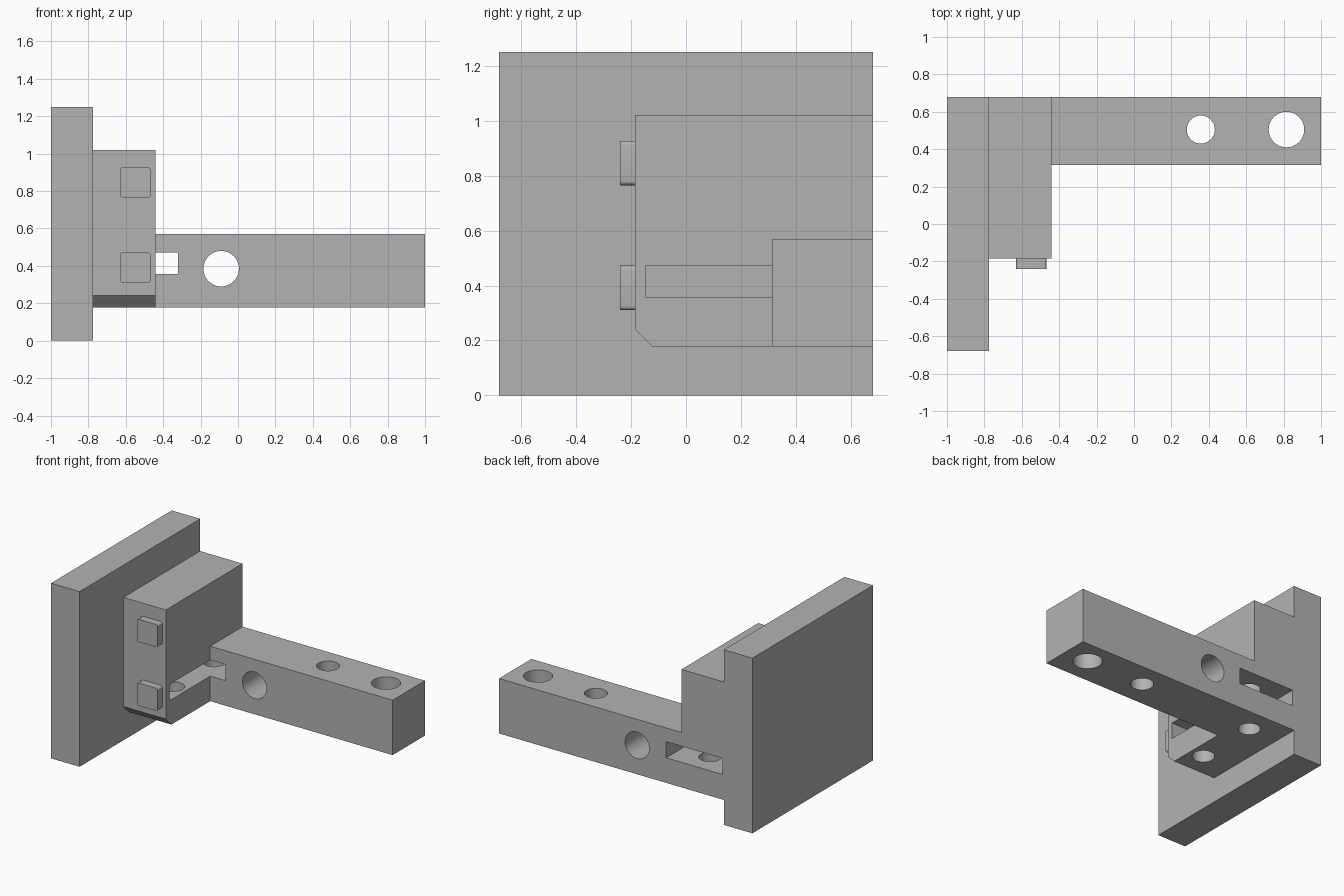
import bpy
import bmesh
import math
from mathutils import Matrix, Vector

cube = bpy.data.objects.get("Cube")
if cube:
    bpy.data.objects.remove(cube, do_unlink=True)

grey = bpy.data.materials.new("plain grey")
grey.use_nodes = True
colour = (0.45, 0.45, 0.45, 1)
grey.diffuse_color = colour
grey.node_tree.nodes["Principled BSDF"].inputs["Base Color"].default_value = colour


def finish(name, bm):
    mesh = bpy.data.meshes.new(name)
    bm.to_mesh(mesh)
    bm.free()
    obj = bpy.data.objects.new(name, mesh)
    bpy.context.collection.objects.link(obj)
    mesh.materials.append(grey)
    return obj


def box_mesh(x, y, z):
    """Box spanning three (low, high) ranges."""
    bm = bmesh.new()
    bmesh.ops.create_cube(bm, size=1)
    for v in bm.verts:
        v.co = Vector(r[0] if c < 0 else r[1] for c, r in zip(v.co, (x, y, z)))
    return bm


def bevel_edges(bm, edges, width, segments):
    bmesh.ops.bevel(bm, geom=edges, offset=width, segments=segments,
                    profile=0.5, affect='EDGES')


def cut(target, cutter):
    mod = target.modifiers.new("cut " + cutter.name, 'BOOLEAN')
    mod.operation = 'DIFFERENCE'
    mod.solver = 'EXACT'
    mod.object = cutter
    cutter.hide_render = True
    cutter.hide_set(True)


def hole(name, centre, radius, length, axis='Z'):
    bm = bmesh.new()
    bmesh.ops.create_cone(bm, cap_ends=True, segments=48, radius1=radius,
                          radius2=radius, depth=length)
    turn = Matrix.Rotation(math.pi / 2, 4, 'X') if axis == 'Y' else Matrix()
    bm.transform(Matrix.Translation(centre) @ turn)
    return finish(name, bm)


# Upright mounting plate
finish("mounting_plate", box_mesh((-1, -0.775), (-0.68, 0.68), (0, 1.25)))

# Body: block with a chamfered lower front edge
bm = box_mesh((-0.775, -0.44), (-0.185, 0.68), (0.178, 1.02))
front_low = [e for e in bm.edges
             if all(v.co.y < 0 and v.co.z < 0.2 for v in e.verts)]
bevel_edges(bm, front_low, 0.063, 1)
body = finish("body_block", bm)

# Arm
arm = finish("arm", box_mesh((-0.44, 1), (0.315, 0.68), (0.178, 0.57)))

# Slot running through the body and the root of the arm
slot = finish("slot_cutter", box_mesh((-0.763, -0.32), (-0.145, 0.8), (0.357, 0.472)))
cut(body, slot)
cut(arm, slot)

# Blind holes rising into the body
for i, y in enumerate((0.047, 0.505)):
    cut(body, hole(f"body_hole_cutter_{i + 1}", (-0.543, y, 0.4), 0.073, 0.6))

# Through holes in the arm
cut(arm, hole("small_hole_cutter", (0.357, 0.505, 0.4), 0.075, 1))
cut(arm, hole("large_hole_cutter", (0.815, 0.505, 0.4), 0.095, 1))
cut(arm, hole("cross_hole_cutter", (-0.09, 0.5, 0.385), 0.095, 1, 'Y'))

# Two rounded buttons on the front of the body
buttons = []
for name, z in (("lower_button", 0.31), ("upper_button", 0.765)):
    bm = box_mesh((-0.63, -0.467), (-0.24, -0.185), (z, z + 0.162))
    corners = [e for e in bm.edges
               if abs(e.verts[0].co.y - e.verts[1].co.y) > 0.01]
    bevel_edges(bm, corners, 0.016, 5)
    buttons.append(finish(name, bm))

# Smooth the round walls, keep the edges sharp
bpy.context.view_layer.update()
bpy.ops.object.select_all(action='DESELECT')
for obj in [body, arm] + buttons:
    for mod in list(obj.modifiers):
        bpy.context.view_layer.objects.active = obj
        bpy.ops.object.modifier_apply(modifier=mod.name)
    obj.select_set(True)
    bpy.context.view_layer.objects.active = obj
bpy.ops.object.shade_smooth_by_angle(angle=math.radians(30))

# Remove the used cutters
for obj in list(bpy.data.objects):
    if "cutter" in obj.name:
        bpy.data.objects.remove(obj, do_unlink=True)
